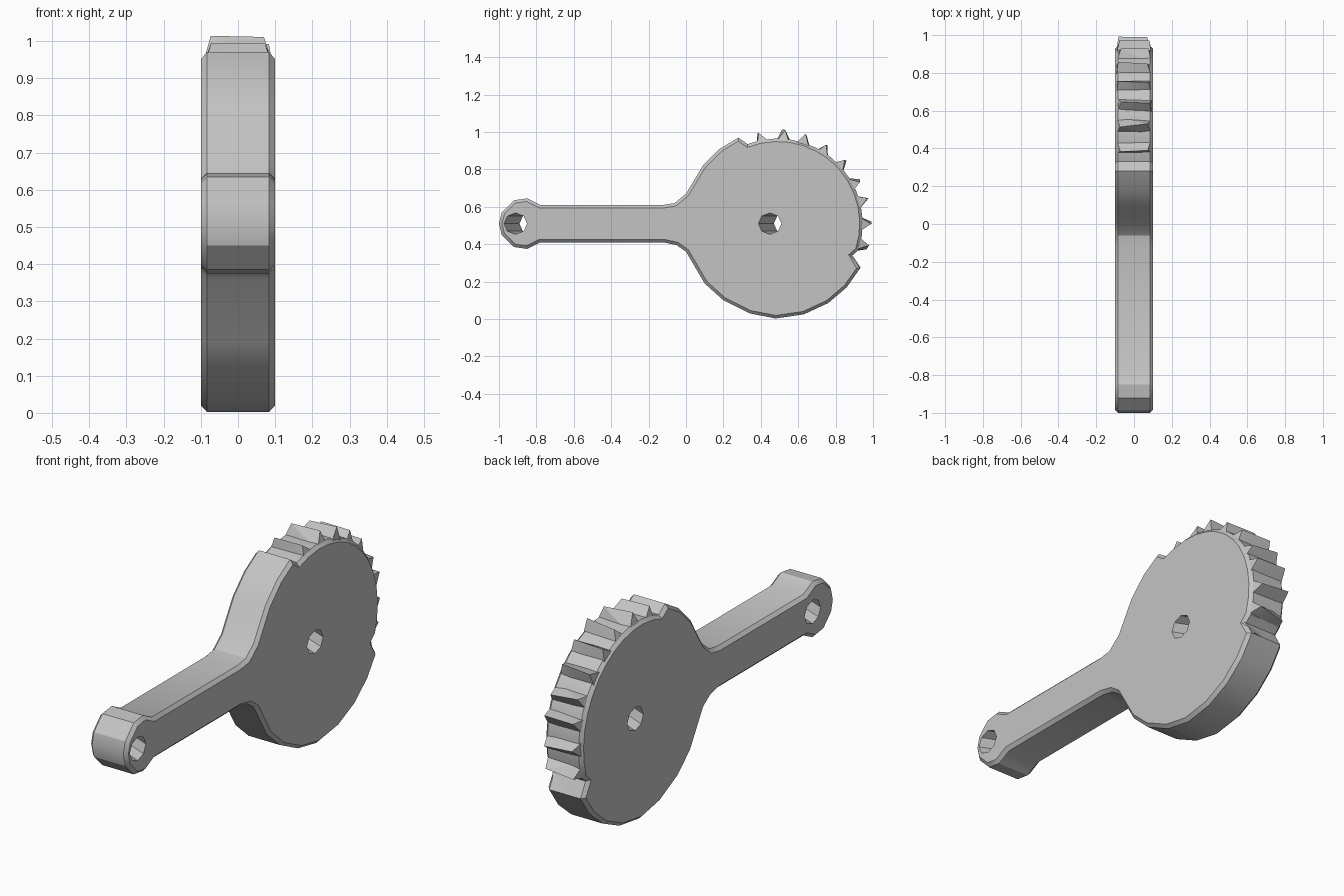
import bpy, bmesh, math, random
from mathutils import Vector

random.seed(4)
cube = bpy.data.objects.get("Cube")
if cube:
    bpy.data.objects.remove(cube, do_unlink=True)

HALF = 0.1                 # half thickness
HUB = (0.49, 0.51)         # wheel centre (y, z)
EYE = (-0.87, 0.51)        # handle eye centre (y, z)

grey = bpy.data.materials.new("plain grey")
grey.use_nodes = True
colour = (0.55, 0.55, 0.55, 1)
grey.diffuse_color = colour
grey.node_tree.nodes["Principled BSDF"].inputs["Base Color"].default_value = colour


def make_object(name, bm, angle):
    bmesh.ops.recalc_face_normals(bm, faces=bm.faces)
    mesh = bpy.data.meshes.new(name)
    bm.to_mesh(mesh)
    bm.free()
    mesh.materials.append(grey)
    ob = bpy.data.objects.new(name, mesh)
    bpy.context.collection.objects.link(ob)
    bpy.ops.object.select_all(action="DESELECT")
    ob.select_set(True)
    bpy.context.view_layer.objects.active = ob
    bpy.ops.object.shade_smooth_by_angle(angle=math.radians(angle))
    return ob


def polar(radius, degrees):
    a = math.radians(degrees)
    return HUB[0] + radius * math.cos(a), HUB[1] + radius * math.sin(a)


# Outline of handle and wheel, in (y, z)
eye_upper = [(-0.985, 0.57), (-0.92, 0.635), (-0.85, 0.645), (-0.78, 0.61)]
eye_lower = [(y, 2 * EYE[1] - z) for y, z in reversed(eye_upper)]
neck_upper = [(-0.12, 0.61), (-0.06, 0.62), (0.0, 0.67), (0.09, 0.82),
              (0.18, 0.91), (0.28, 0.97), (0.33, 0.935)]
toothed_rim = [polar(0.455, a) for a in range(102, -23, -10)]
lower_rim = [(0.89, 0.34), (0.93, 0.27), (0.86, 0.17), (0.76, 0.085),
             (0.63, 0.025), (0.48, 0.003), (0.34, 0.03), (0.2, 0.1),
             (0.1, 0.19), (0.0, 0.36), (-0.05, 0.395), (-0.12, 0.41)]
outline = [(-1.0, 0.51)] + eye_upper + neck_upper + toothed_rim + lower_rim + eye_lower

# Body plate with softened side edges
bm = bmesh.new()
face = bm.faces.new([bm.verts.new((-HALF, y, z)) for y, z in outline])
grown = bmesh.ops.extrude_face_region(bm, geom=[face], use_keep_orig=True)
bmesh.ops.translate(bm, vec=(2 * HALF, 0, 0),
                    verts=[g for g in grown["geom"] if isinstance(g, bmesh.types.BMVert)])
edges = [e for e in bm.edges if abs(e.verts[0].co.x - e.verts[1].co.x) < 1e-4]
bmesh.ops.bevel(bm, geom=edges, offset=0.016, segments=1, affect="EDGES")
body = make_object("handle_and_wheel", bm, 30)

# Octagonal holes through hub and handle eye
for y, z in (HUB, EYE):
    bpy.ops.mesh.primitive_cylinder_add(vertices=8, radius=0.057, depth=1, location=(0, y, z),
                                        rotation=(math.radians(22.5), math.radians(90), 0))
    cutter = bpy.context.object
    cutter.name = "hole_cutter"
    cutter.hide_render = True
    cut = body.modifiers.new("hole", "BOOLEAN")
    cut.object = cutter
    cut.solver = "EXACT"
    bpy.context.view_layer.objects.active = body
    bpy.ops.object.modifier_apply(modifier=cut.name)
    bpy.data.objects.remove(cutter, do_unlink=True)

# Rough, slightly twisted wedge teeth
bm = bmesh.new()
for i in range(10):
    middle = -29 + 14.4 * i
    points = []
    for side in (-1, 1):
        for spread in (-5.5, 5.5):
            points.append((side * 0.094, *polar(0.43, middle + spread + random.uniform(-1, 1))))
        tip = polar(random.uniform(0.492, 0.505), middle + random.uniform(-2, 2))
        points.append((side * random.uniform(0.066, 0.084), *tip))
    verts = [bm.verts.new(Vector(p)) for p in points]
    bmesh.ops.convex_hull(bm, input=verts)
make_object("wheel_teeth", bm, 15)
